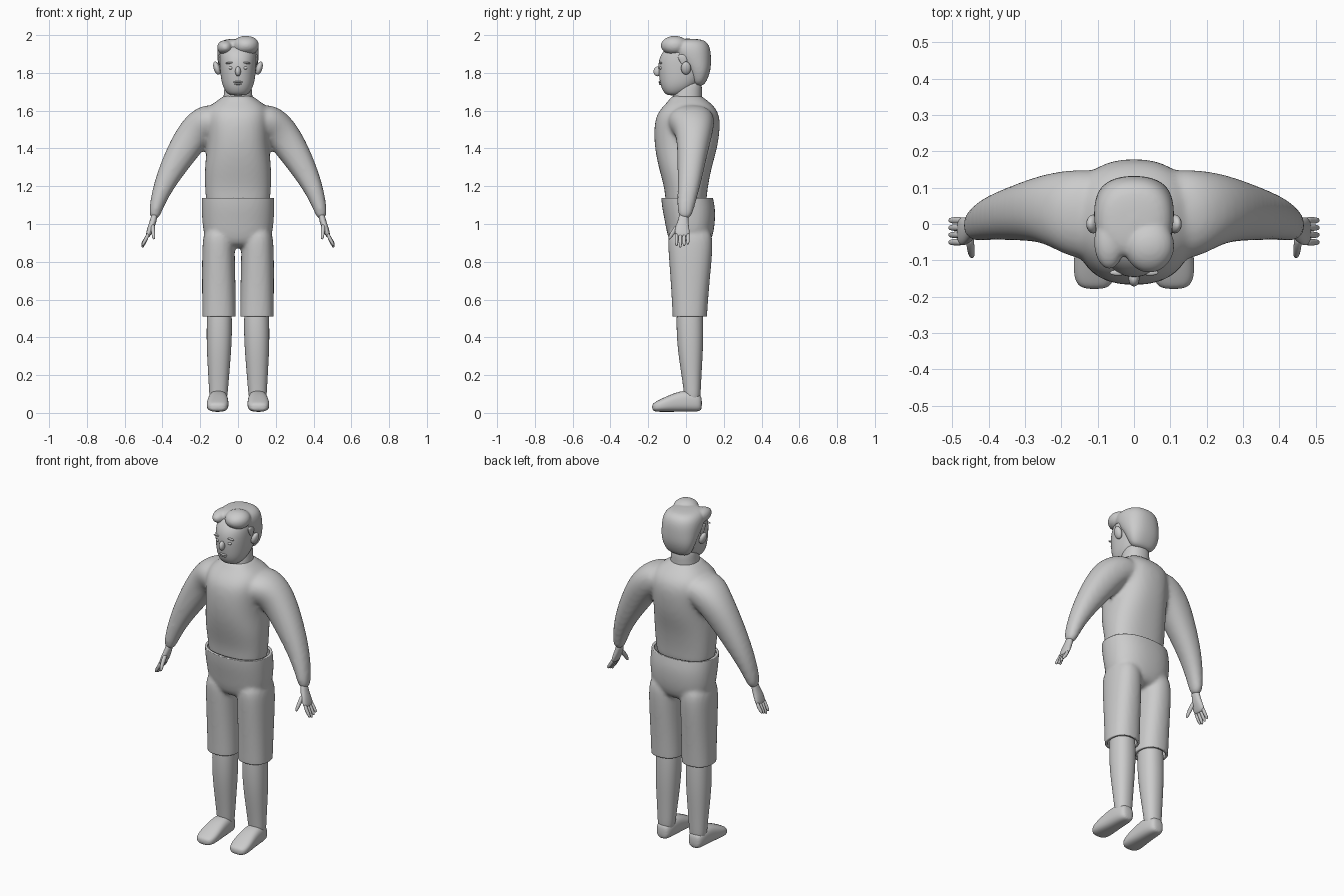
import bpy, bmesh, math
from mathutils import Vector

cube = bpy.data.objects.get("Cube")
if cube:
    bpy.data.objects.remove(cube)

grey = bpy.data.materials.new("plain_grey")
grey.use_nodes = True
colour = (0.6, 0.6, 0.6, 1)
grey.diffuse_color = colour
grey.node_tree.nodes["Principled BSDF"].inputs["Base Color"].default_value = colour
X, Y, Z = Vector((1, 0, 0)), Vector((0, 1, 0)), Vector((0, 0, 1))


def loft(bm, rings, frame=None, sides=16, power=0.9, flip=1):
    """Rings are (x, y, z, radius_u, radius_v); without a frame they follow the path."""
    centres = [Vector(r[:3]) for r in rings]
    loops = []
    for i, r in enumerate(rings):
        if frame:
            u, v = frame
        else:
            t = centres[min(i + 1, len(rings) - 1)] - centres[max(i - 1, 0)]
            u = Y.cross(t).normalized()
            v = t.cross(u).normalized()
        loop = []
        for k in range(sides):
            a = 2 * math.pi * (k + 0.5) / sides
            c, s = math.cos(a), math.sin(a)
            p = (centres[i] + u * r[3] * math.copysign(abs(c) ** power, c)
                 + v * r[4] * math.copysign(abs(s) ** power, s))
            p.x *= flip
            loop.append(bm.verts.new(p))
        loops.append(loop)
    for a, b in zip(loops, loops[1:]):
        for k in range(sides):
            n = (k + 1) % sides
            bm.faces.new((a[k], a[n], b[n], b[k]))
    bm.faces.new(loops[0])
    bm.faces.new(loops[-1])


def finish(name, bm, subdiv=2, mirror=False):
    bmesh.ops.recalc_face_normals(bm, faces=bm.faces)
    for f in bm.faces:
        f.smooth = True
    mesh = bpy.data.meshes.new(name)
    bm.to_mesh(mesh)
    bm.free()
    mesh.materials.append(grey)
    ob = bpy.data.objects.new(name, mesh)
    bpy.context.collection.objects.link(ob)
    if mirror:
        ob.modifiers.new("mirror", "MIRROR").use_mirror_merge = False
    if subdiv:
        m = ob.modifiers.new("subdivide", "SUBSURF")
        m.levels = m.render_levels = subdiv
    return ob


def blend(ob, voxel=0.011, rounds=10):
    """Fuse overlapping lofts into one soft skin."""
    m = ob.modifiers.new("fuse", "REMESH")
    m.mode, m.voxel_size, m.use_smooth_shade = "VOXEL", voxel, True
    m = ob.modifiers.new("soften", "SMOOTH")
    m.factor, m.iterations = 0.5, rounds


def part(name, rings, mirror=False, **options):
    bm = bmesh.new()
    loft(bm, rings, **options)
    return finish(name, bm, mirror=mirror)


def ball(name, centre, size, mirror=False, tilt=0):
    bm = bmesh.new()
    bmesh.ops.create_uvsphere(bm, u_segments=20, v_segments=12, radius=1)
    bmesh.ops.scale(bm, vec=size, verts=bm.verts)
    from_rot = Vector((0, 0, 0))
    for v in bm.verts:
        x, z = v.co.x, v.co.z
        v.co.x = x * math.cos(tilt) - z * math.sin(tilt)
        v.co.z = x * math.sin(tilt) + z * math.cos(tilt)
    bmesh.ops.translate(bm, vec=centre, verts=bm.verts)
    return finish(name, bm, 0, mirror)


flat = (X, Y)


def upright(rows):
    return [(0, cy, z, rx, ry) for z, cy, rx, ry in rows]


# Shirt: torso and both sleeves fused
bm = bmesh.new()
loft(bm, upright([(1.07, 0, .165, .105), (1.14, 0, .172, .11), (1.2, 0, .177, .117),
                  (1.3, -.005, .178, .141), (1.4, 0, .165, .167), (1.5, .005, .165, .176),
                  (1.58, .01, .17, .17), (1.63, .015, .15, .13), (1.665, .008, .09, .09),
                  (1.685, 0, .078, .078)]), frame=flat, sides=24, power=0.82)
arm = [(.08, .02, 1.56, .08, .13), (.165, .03, 1.54, .1, .125), (.225, .045, 1.49, .096, .1),
       (.305, .033, 1.37, .083, .08), (.388, .018, 1.22, .058, .063),
       (.432, 0, 1.1, .039, .047), (.447, -.01, 1.02, .027, .036)]
for side in (1, -1):
    loft(bm, arm, flip=side)
blend(finish("shirt", bm))

# Shorts: hips and both legs fused, then opened at the waist and hems
bm = bmesh.new()
loft(bm, upright([(.87, .02, .13, .09), (.93, .022, .18, .12), (1.0, .022, .19, .132),
                  (1.08, .015, .194, .142), (1.14, .005, .193, .138), (1.2, 0, .19, .135)]),
     frame=flat, sides=24, power=0.85)
for side in (1, -1):
    loft(bm, [(.1, .02, .45, .091, .092), (.1, .02, .51, .091, .092), (.102, .022, .7, .09, .105),
              (.104, .024, .88, .088, .122), (.1, .02, 1.0, .08, .12)],
         frame=flat, flip=side, power=0.85)
shorts = finish("shorts", bm)
blend(shorts, 0.01, 6)
graph = bpy.context.evaluated_depsgraph_get()
bm = bmesh.new()
bm.from_mesh(shorts.evaluated_get(graph).to_mesh())
for height, up in ((1.138, 1), (.51, -1)):
    bmesh.ops.bisect_plane(bm, geom=bm.verts[:] + bm.edges[:] + bm.faces[:],
                           plane_co=Z * height, plane_no=Z * up, clear_outer=True)
bpy.data.objects.remove(shorts)
shorts = finish("shorts", bm, 0)
m = shorts.modifiers.new("cloth", "SOLIDIFY")
m.thickness, m.offset = 0.014, -1

# Lower legs and feet
part("lower_leg", [(.1, .02, .62, .06, .065), (.098, .02, .5, .069, .073), (.1, .022, .36, .068, .071),
                   (.102, .028, .22, .058, .056), (.103, .033, .12, .051, .046),
                   (.105, .035, .04, .045, .04)], mirror=True, frame=flat)
part("foot", [(.105, .085, .05, .028, .035), (.105, .065, .055, .045, .049),
              (.105, .01, .064, .052, .058), (.106, -.05, .058, .055, .053),
              (.108, -.11, .045, .06, .04), (.109, -.155, .034, .056, .029),
              (.109, -.18, .03, .036, .018)], mirror=True, frame=(X, Z), power=0.75)

# Hands: palm, four fingers and thumb
bm = bmesh.new()
loft(bm, [(.438, -.01, 1.07, .016, .024), (.447, -.014, 1.02, .018, .026), (.46, -.02, .985, .018, .037),
          (.473, -.02, .95, .014, .041), (.48, -.02, .93, .01, .036)])
for i in range(4):
    y = -.05 + .02 * i
    tip = .875 + .008 * abs(i - 1)
    loft(bm, [(.472, y, .955, .010, .010), (.487, y, .92, .0105, .0105),
              (.503, y, tip + .012, .009, .009), (.507, y, tip, .005, .005)], sides=8)
loft(bm, [(.452, -.03, 1.0, .012, .016), (.45, -.06, .968, .012, .014),
          (.447, -.083, .935, .01, .011), (.445, -.09, .918, .006, .006)], sides=8)
finish("hand", bm, 1, True)

# Neck and head
part("neck", upright([(1.6, .01, .08, .08), (1.66, .005, .08, .08), (1.7, .01, .075, .076),
                      (1.78, .015, .07, .07)]), frame=flat)
part("head", upright([(1.68, -.062, .04, .035), (1.695, -.055, .062, .063), (1.73, -.037, .083, .099),
                      (1.78, -.022, .093, .122), (1.84, -.012, .098, .138), (1.89, -.005, .1, .135),
                      (1.93, 0, .095, .11), (1.955, 0, .06, .07)]), frame=flat, sides=20)

# Hair: cap with a side parting and a swept quiff
bm = bmesh.new()
loft(bm, upright([(1.73, .068, .05, .018), (1.75, .068, .08, .04), (1.81, .07, .102, .062),
                  (1.87, .043, .11, .091), (1.92, .02, .113, .112), (1.96, .01, .103, .108),
                  (1.982, .01, .065, .07)]), frame=flat, sides=20, power=0.85)
for (cx, cy, cz), (rx, ry, rz) in (((.042, -.06, 1.945), (.073, .075, .054)),
                                   ((-.068, -.05, 1.935), (.044, .075, .04))):
    loft(bm, [(cx, cy + ry * math.sin(a), cz, rx * math.cos(a), rz * math.cos(a))
              for a in (-1.4, -1, -.5, 0, .5, 1, 1.4)], frame=(X, Z))
blend(finish("hair", bm), 0.006, 5)
part("sideburn", [(.096, -.02, 1.9, .01, .03), (.097, -.015, 1.87, .009, .024),
                  (.096, -.01, 1.84, .006, .012)], mirror=True, frame=flat)

# Face details
ball("ear", (.112, 0, 1.825), (.017, .026, .036), True, -.3)
ball("nose", (0, -.15, 1.808), (.015, .022, .026))
ball("eye", (.038, -.134, 1.826), (.012, .008, .008), True)
ball("eyebrow", (.045, -.134, 1.853), (.022, .008, .005), True, -.1)
ball("upper_lip", (0, -.138, 1.752), (.024, .009, .005))
ball("lower_lip", (0, -.134, 1.742), (.019, .009, .006))
